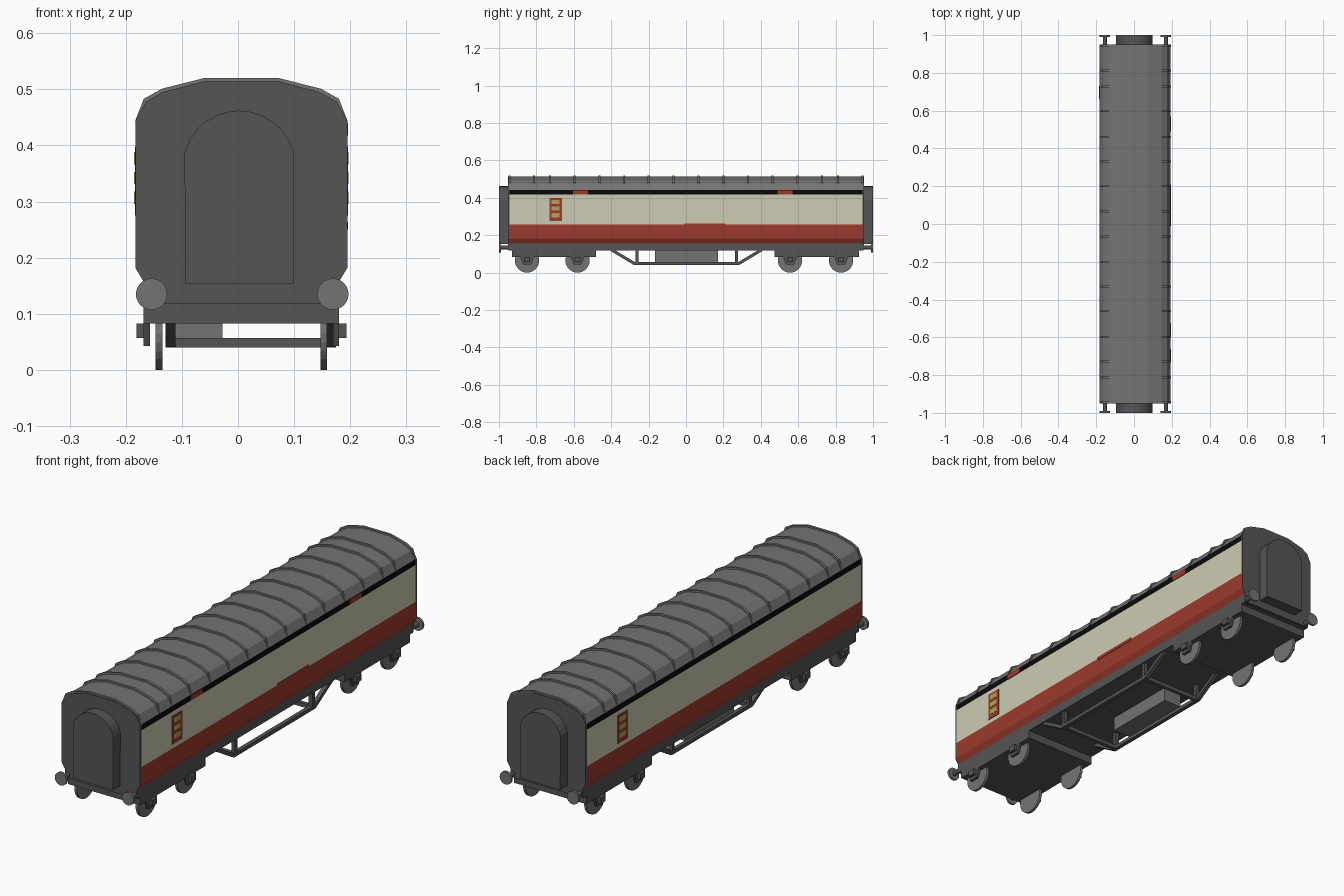
import bpy, bmesh, math
from mathutils import Vector

if "Cube" in bpy.data.objects:
    bpy.data.objects.remove(bpy.data.objects["Cube"])

CX = 0.006  # body centre line


def material(name, rgb):
    m = bpy.data.materials.new(name)
    m.diffuse_color = (*rgb, 1)
    m.use_nodes = True
    m.node_tree.nodes["Principled BSDF"].inputs["Base Color"].default_value = m.diffuse_color
    return m


DARK = material("dark grey", (0.09, 0.09, 0.09))
GREY = material("roof grey", (0.172, 0.172, 0.172))
CREAM = material("cream", (0.604, 0.597, 0.45))
RED = material("red", (0.335, 0.042, 0.025))
BLACK = material("black", (0.003, 0.003, 0.003))
YELLOW = material("yellow", (0.45, 0.38, 0.09))


def prism(name, pts, axis, lo, hi, mats, rule=None):
    """Extrude a 2D outline along x (points y,z) or along y (points x,z)."""
    place = (lambda p, t: (t, p[0], p[1])) if axis == "x" else (lambda p, t: (p[0], t, p[1]))
    bm = bmesh.new()
    a = [bm.verts.new(place(p, lo)) for p in pts]
    b = [bm.verts.new(place(p, hi)) for p in pts]
    bm.faces.new(a)
    bm.faces.new(b[::-1])
    n = len(pts)
    for i in range(n):
        j = (i + 1) % n
        bm.faces.new((a[i], b[i], b[j], a[j]))
    bmesh.ops.recalc_face_normals(bm, faces=bm.faces)
    if rule:
        for f in bm.faces:
            f.material_index = rule(f)
    me = bpy.data.meshes.new(name)
    bm.to_mesh(me)
    bm.free()
    ob = bpy.data.objects.new(name, me)
    bpy.context.collection.objects.link(ob)
    for m in mats:
        me.materials.append(m)
    return ob


def box(name, x, y, z, mat):
    return prism(name, [(y[0], z[0]), (y[1], z[0]), (y[1], z[1]), (y[0], z[1])], "x", x[0], x[1], [mat])


def beam(name, p, q, w, x, mat):
    """Flat bar between two (y, z) points."""
    p, q = Vector(p), Vector(q)
    d = (q - p).normalized()
    n = Vector((-d.y, d.x)) * w / 2
    return prism(name, [p - n, q - n, q + n, p + n], "x", x[0], x[1], [mat])


def disc(name, centre, r, axis, lo, hi, mat, seg=24):
    pts = [(centre[0] + r * math.cos(2 * math.pi * i / seg),
            centre[1] + r * math.sin(2 * math.pi * i / seg)) for i in range(seg)]
    return prism(name, pts, axis, lo, hi, [mat])


def mirrored(half):
    """Half outline (offset, z) from bottom to top -> full outline about CX."""
    return [(CX + x, z) for x, z in half] + [(CX - x, z) for x, z in reversed(half)]


# Coach body, coloured by height
roof = [(0.188, 0.443), (0.169, 0.477), (0.139, 0.494), (0.067, 0.513)]
shell = mirrored([(0.174, 0.157), (0.188, 0.182), (0.188, 0.257), (0.188, 0.417)] + roof)


def livery(f):
    z = f.calc_center_median().z
    if abs(f.normal.y) > 0.5 or f.normal.z < -0.9:
        return 0
    return 1 if z < 0.257 else 2 if z < 0.417 else 3 if z < 0.443 else 4


prism("coach_body", shell, "y", -0.945, 0.945, [DARK, RED, CREAM, BLACK, GREY], livery)

# Roof ribs
rib = mirrored([(0.1895, 0.443), (0.174, 0.483), (0.142, 0.501), (0.067, 0.520)])
for y in (0.067, 0.2, 0.33, 0.462, 0.597, 0.727, 0.813, 0.943):
    for s in (-1, 1):
        prism("roof_rib", rib, "y", s * y - 0.005, s * y + 0.005, [GREY])

# End panels and domed corridor connections
end = mirrored([(0.174, 0.12), (0.174, 0.157), (0.189, 0.182)] +
               [(0.189, 0.443), (0.170, 0.478), (0.140, 0.495), (0.067, 0.514)])
R, CZ, HW = 0.101, 0.361, 0.0965
a0 = math.asin((0.389 - CZ) / R)
arch = [(0.002 - HW, 0.154), (0.002 + HW, 0.154)]
for i in range(13):
    a = a0 + (math.pi - 2 * a0) * i / 12
    arch.append((0.002 + R * math.cos(a), CZ + R * math.sin(a)))
for s in (-1, 1):
    prism("end_panel", end, "y", s * 0.943, s * 0.951, [DARK])
    prism("corridor_connection", arch, "y", s * 0.95, s * 1.0, [DARK])
    # Buffers
    for x in (CX - 0.16, CX + 0.163):
        disc("buffer_shank", (x, 0.135), 0.011, "y", s * 0.95, s * 0.992, DARK, 12)
        disc("buffer_head", (x, 0.135), 0.028, "y", s * 0.99, s * 1.0, GREY)

# Underframe
box("underframe", (CX - 0.174, CX + 0.174), (-0.95, 0.945), (0.118, 0.158), DARK)

# Bogies with wheels and axle boxes
for lo, hi, axles in ((-0.93, -0.481, (-0.85, -0.58)), (0.474, 0.925, (0.556, 0.829))):
    box("bogie_frame", (CX - 0.174, CX + 0.174), (lo, hi), (0.083, 0.12), DARK)
    for y in axles:
        for s in (-1, 1):
            def span(p, q):
                return sorted((CX + s * p, CX + s * q))
            disc("wheel", (y, 0.065), 0.065, "x", *span(0.141, 0.153), GREY)
            prism("axle_guard", [(y - 0.036, 0.084), (y + 0.036, 0.084), (y + 0.022, 0.043),
                                 (y - 0.022, 0.043)], "x", *span(0.163, 0.174), [DARK])
            box("axle_box", span(0.173, 0.187), (y - 0.017, y + 0.017), (0.057, 0.083), DARK)

# Truss rods under the middle
for x in ((-0.129, -0.111), (0.157, 0.175)):
    beam("truss_bottom", (-0.277, 0.048), (0.283, 0.048), 0.016, x, DARK)
    beam("truss_diagonal", (-0.275, 0.048), (-0.40, 0.123), 0.016, x, DARK)
    beam("truss_diagonal", (0.281, 0.048), (0.406, 0.123), 0.016, x, DARK)
    for y in (-0.262, 0.27):
        beam("truss_post", (y, 0.045), (y, 0.12), 0.016, x, DARK)
for y in (-0.265, 0.273):
    box("truss_crossbar", (-0.115, 0.16), (y - 0.008, y + 0.008), (0.04, 0.057), DARK)
box("battery_box", (-0.115, -0.028), (-0.165, 0.17), (0.056, 0.12), GREY)

# Notice boards, one on each side at opposite ends
for s in (-1, 1):
    def out(t):
        return sorted((CX + s * 0.187, CX + s * (0.188 + t)))
    box("notice_board", out(0.002), sorted((-s * 0.73, -s * 0.663)), (0.275, 0.398), RED)
    for z in (0.307, 0.342, 0.377):
        box("notice_bar", out(0.003), sorted((-s * 0.72, -s * 0.677)), (z - 0.011, z + 0.011), YELLOW)

# Red patches on the right side
side = (CX + 0.187, CX + 0.19)
for y in (-0.564, 0.53):
    box("stripe_patch", side, (y - 0.04, y + 0.04), (0.418, 0.440), RED)
box("red_band_step", side, (-0.01, 0.21), (0.25, 0.264), RED)
